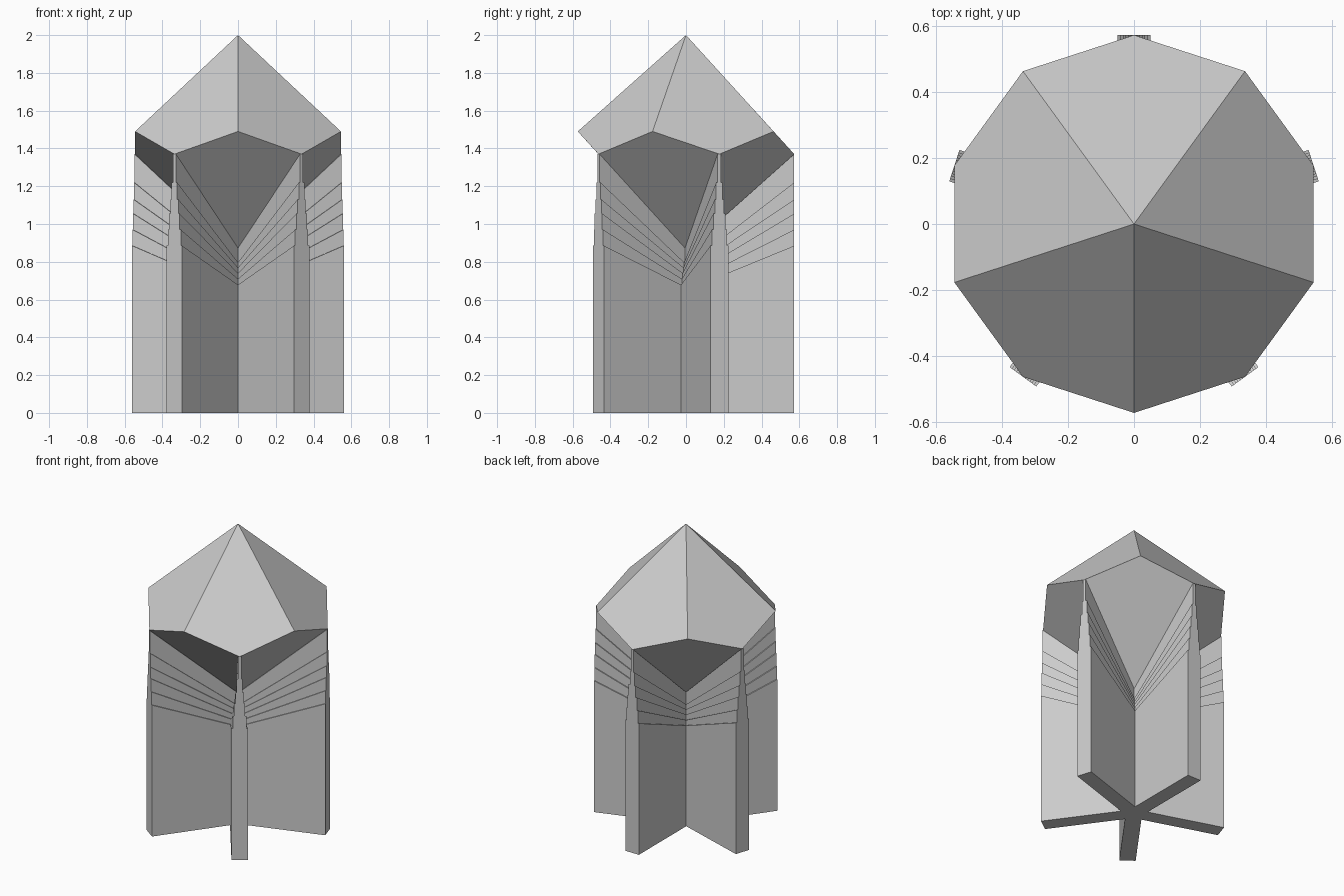
import bpy, bmesh
from math import cos, sin, pi, radians
from mathutils import Matrix

if "Cube" in bpy.data.objects:
    bpy.data.objects.remove(bpy.data.objects["Cube"], do_unlink=True)

R = 0.573              # outer radius of gem and fins

grey = bpy.data.materials.new("stone grey")
grey.use_nodes = True
colour = (0.6, 0.6, 0.6, 1)
grey.diffuse_color = colour
grey.node_tree.nodes["Principled BSDF"].inputs["Base Color"].default_value = colour


def finish(bm, name):
    bmesh.ops.recalc_face_normals(bm, faces=bm.faces)
    mesh = bpy.data.meshes.new(name)
    bm.to_mesh(mesh)
    bm.free()
    mesh.materials.append(grey)
    obj = bpy.data.objects.new(name, mesh)
    bpy.context.collection.objects.link(obj)
    return obj


# Ten-sided gem head: kite faces above and below a zigzag waist
bm = bmesh.new()
top, bottom = bm.verts.new((0, 0, 2)), bm.verts.new((0, 0, 0.86))
waist = []
for i in range(10):
    a = -pi / 2 + i * pi / 5
    waist.append(bm.verts.new((R * cos(a), R * sin(a), 1.37 if i % 2 else 1.49)))
for i in range(10):
    pole = top if i % 2 else bottom
    bm.faces.new((pole, waist[i - 1], waist[i], waist[(i + 1) % 10]))
finish(bm, "gem_head")

# Stepped fin outline: (half width, height at axis, height at outer edge) of each layer
layers = [(0.010, 0.86, 1.37), (0.018, 0.777, 1.22), (0.026, 0.745, 1.13),
          (0.034, 0.712, 1.055), (0.042, 0.68, 0.97), (0.050, 0.65, 0.885)]


def outline(end):
    half = []
    for i, layer in enumerate(layers):
        low = layers[i + 1][end] if i + 1 < len(layers) else 0
        half += [(layer[0], layer[end]), (layer[0], low)]
    return half + [(-y, z) for y, z in reversed(half)]


# Five fins radiating from the axis below the low waist corners
for k in range(5):
    bm = bmesh.new()
    inner = [bm.verts.new((0, y, z)) for y, z in outline(1)]
    outer = [bm.verts.new((R, y, z)) for y, z in outline(2)]
    n = len(inner)
    for i in range(n):
        j = (i + 1) % n
        bm.faces.new((inner[i], inner[j], outer[j], outer[i]))
    bm.faces.new(inner)
    bm.faces.new(outer)
    bm.transform(Matrix.Rotation(radians(90 + 72 * k), 4, 'Z'))
    finish(bm, f"fin_{k + 1}")
